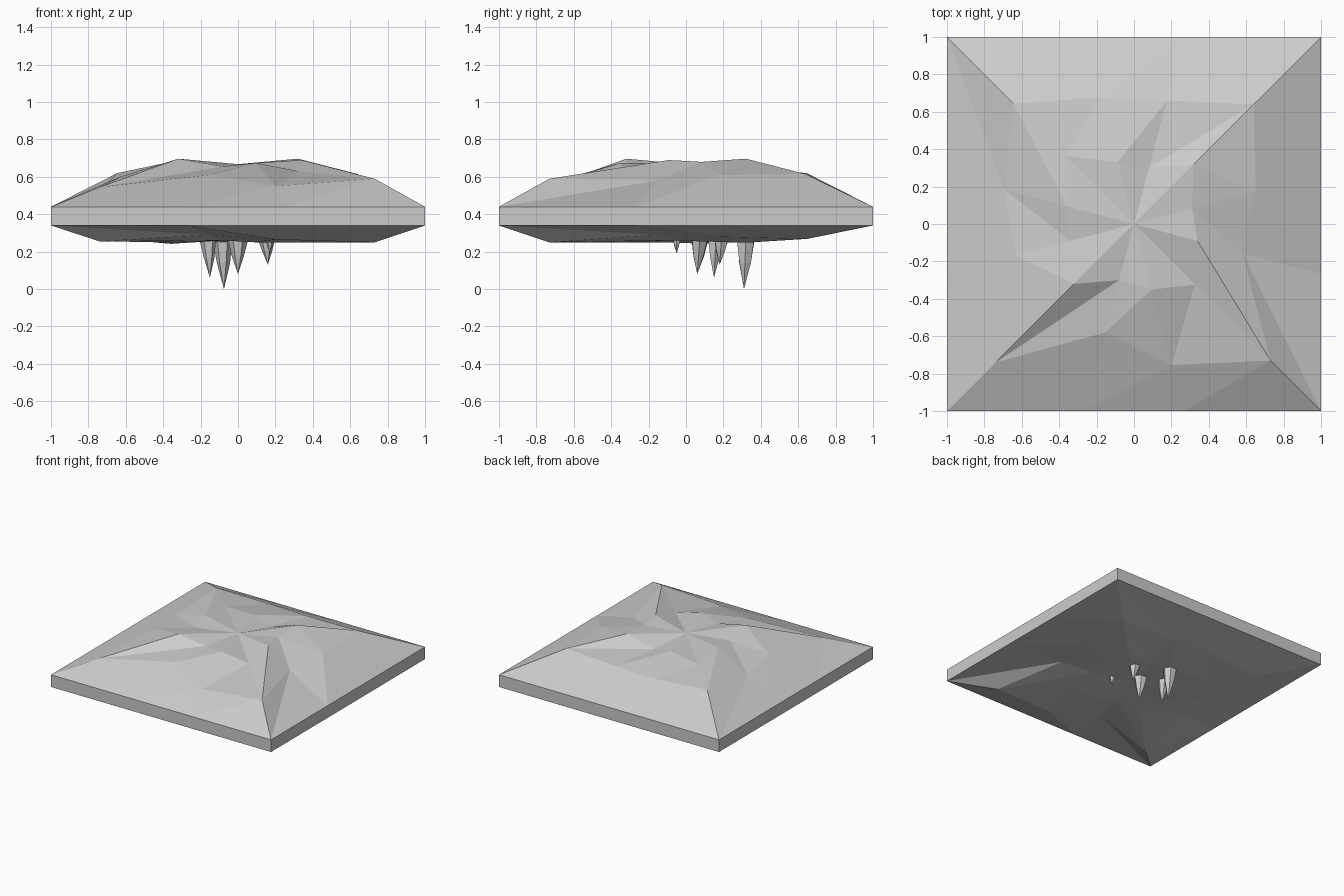
import bpy, bmesh, math, random
from mathutils import Vector

cube = bpy.data.objects.get("Cube")
if cube:
    bpy.data.objects.remove(cube)
random.seed(4)

stone = bpy.data.materials.new("grey_stone")
stone.use_nodes = True
stone.diffuse_color = (0.6, 0.6, 0.6, 1)
stone.node_tree.nodes["Principled BSDF"].inputs["Base Color"].default_value = (0.6, 0.6, 0.6, 1)

SECTORS = 12


def finish(bm, name):
    bmesh.ops.recalc_face_normals(bm, faces=bm.faces)
    mesh = bpy.data.meshes.new(name)
    bm.to_mesh(mesh)
    bm.free()
    mesh.materials.append(stone)
    obj = bpy.data.objects.new(name, mesh)
    bpy.context.collection.objects.link(obj)
    return obj


def square_point(i, size, z):
    """Point on a square of half-width size, 30 degrees per step from 15."""
    a = math.radians(15 + 30 * i)
    c, s = math.cos(a), math.sin(a)
    k = size / max(abs(c), abs(s))
    return Vector((c * k, s * k, z))


def square_ring(bm, sizes, heights):
    return [bm.verts.new(square_point(i, sizes[i], heights[i])) for i in range(SECTORS)]


def bridge(bm, outer, inner):
    """Triangulated band, every diagonal leaning the same way."""
    for i in range(SECTORS):
        j = (i + 1) % SECTORS
        bm.faces.new((outer[i], outer[j], inner[j]))
        bm.faces.new((outer[i], inner[j], inner[i]))


def cap(bm, rim, z):
    centre = bm.verts.new((0, 0, z))
    for i in range(SECTORS):
        bm.faces.new((rim[i], rim[(i + 1) % SECTORS], centre))


# Ring sizes and heights, one value per sector
inner_size = (.31, .32, .30, .33, .365, .36, .34, .32, .30, .35, .325, .34)
mid_size = (.65, .64, .66, .675, .645, .695, .63, .74, .58, .754, .73, .58)
inner_top = (.68, .697, .63, .67, .65, .68, .66, .697, .655, .675, .63, .69)
mid_top = (.61, .615, .60, .60, .62, .57, .60, .545, .61, .55, .59, .58)
inner_low = (.255, .248, .26, .25, .255, .242, .25, .25, .26, .25, .25, .26)
mid_low = (.28, .268, .285, .28, .268, .29, .28, .255, .29, .265, .25, .29)

# Floating slab: faceted crown, straight rim, shallow faceted underside
bm = bmesh.new()
full = [1] * SECTORS
rim_top = square_ring(bm, full, [.44] * SECTORS)
rim_low = square_ring(bm, full, [.34] * SECTORS)
for i in range(SECTORS):
    j = (i + 1) % SECTORS
    bm.faces.new((rim_top[i], rim_top[j], rim_low[j], rim_low[i]))
for rim, mids, inners, centre in ((rim_top, mid_top, inner_top, .668),
                                  (rim_low, mid_low, inner_low, .265)):
    mid = square_ring(bm, mid_size, mids)
    inner = square_ring(bm, inner_size, inners)
    bridge(bm, rim, mid)
    bridge(bm, mid, inner)
    cap(bm, inner, centre)
finish(bm, "rock_slab")


# Hanging stalactites: tapered six-sided spikes
def stalactite(name, tip, base, radius):
    bm = bmesh.new()
    tip = Vector(tip)
    top = Vector((base[0], base[1], .28))
    rings = []
    for t, scale in ((0, 1), (.5, .6)):
        centre = top.lerp(tip, t)
        rings.append([])
        for k in range(6):
            a = math.tau * k / 6
            r = radius * scale * random.uniform(.9, 1.1)
            rings[-1].append(bm.verts.new(centre + Vector((math.cos(a), math.sin(a), 0)) * r))
    point = bm.verts.new(tip)
    upper, lower = rings
    bm.faces.new(upper)
    for k in range(6):
        n = (k + 1) % 6
        bm.faces.new((upper[k], upper[n], lower[n], lower[k]))
        bm.faces.new((lower[k], lower[n], point))
    finish(bm, name)


stalactite("stalactite_long", (-.075, .31, 0), (-.085, .32), .058)
stalactite("stalactite_right", (-.15, .15, .06), (-.16, .16), .046)
stalactite("stalactite_centre", (0, .06, .08), (0, .075), .054)
stalactite("stalactite_left", (.16, .18, .13), (.15, .19), .046)
stalactite("stalactite_small", (.17, -.05, .19), (.17, -.05), .026)
